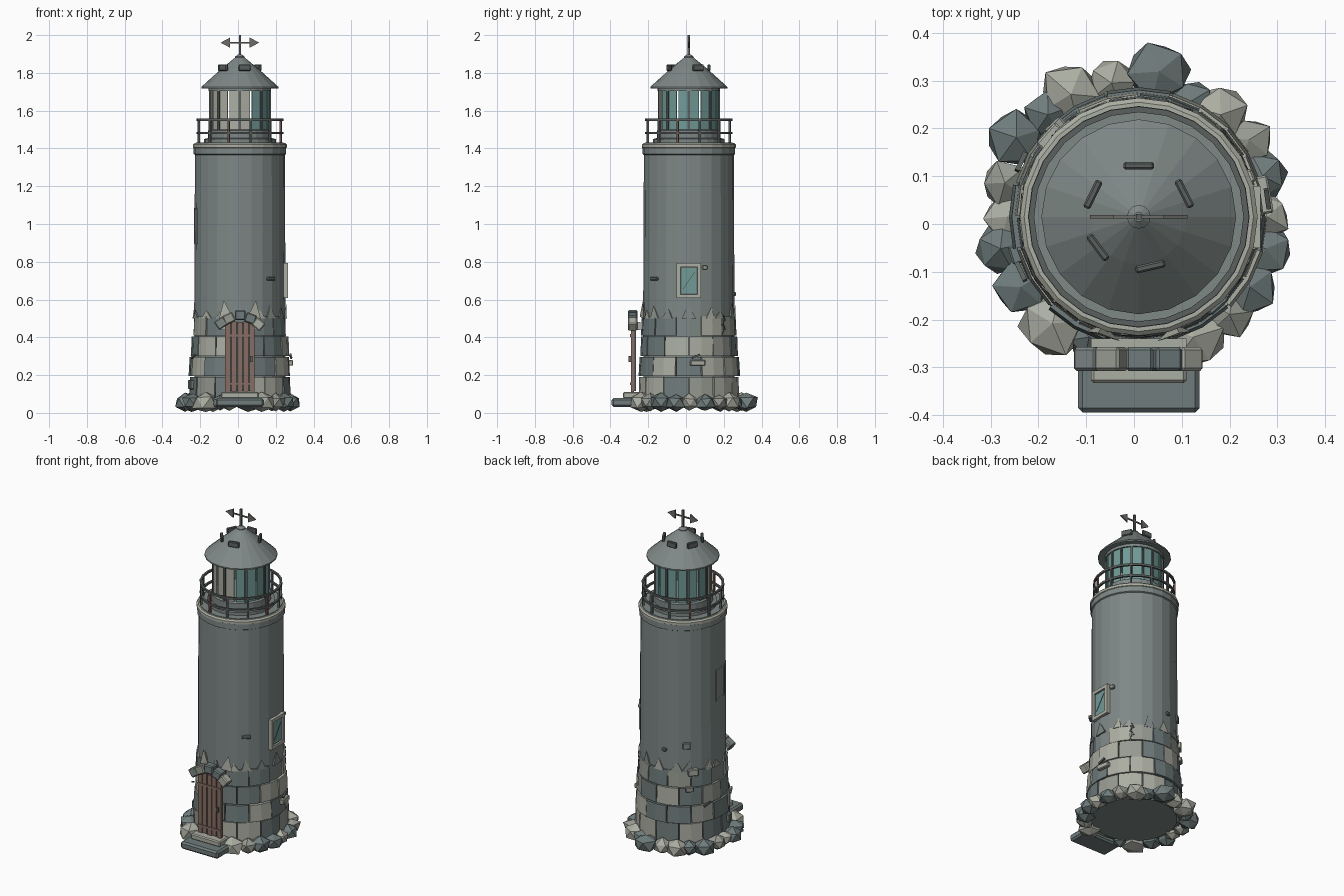
import bpy, bmesh, math, random
from mathutils import Matrix, Vector

if "Cube" in bpy.data.objects:
    bpy.data.objects.remove(bpy.data.objects["Cube"])

random.seed(7)
CX, CY = 0.01, 0.015          # tower axis
rad = math.radians


def mat(name, r, g, b):
    m = bpy.data.materials.new(name)
    m.diffuse_color = (r, g, b, 1)
    m.use_nodes = True
    m.node_tree.nodes["Principled BSDF"].inputs["Base Color"].default_value = m.diffuse_color
    return m


PLASTER = mat("plaster grey", 0.21, 0.247, 0.24)
TAN = mat("pale stone", 0.41, 0.425, 0.365)
MID = mat("mid stone", 0.31, 0.325, 0.285)
SLATE = mat("slate stone", 0.16, 0.2, 0.2)
GLASS = mat("teal glass", 0.165, 0.325, 0.31)
WOOD = mat("brown wood", 0.24, 0.155, 0.125)
IRON = mat("dark iron", 0.105, 0.12, 0.117)
RUST = mat("rust", 0.15, 0.085, 0.068)
METAL = mat("weathered metal", 0.15, 0.145, 0.135)
STONES = {"T": TAN, "M": MID, "S": SLATE}


def make(name, verts, faces, m):
    me = bpy.data.meshes.new(name)
    me.from_pydata([tuple(v) for v in verts], [], faces)
    bm = bmesh.new()
    bm.from_mesh(me)
    bmesh.ops.recalc_face_normals(bm, faces=bm.faces)
    bm.to_mesh(me)
    bm.free()
    me.materials.append(m)
    ob = bpy.data.objects.new(name, me)
    bpy.context.collection.objects.link(ob)
    return ob


def polar(a, r, z):
    return Vector((CX + r * math.cos(rad(a)), CY + r * math.sin(rad(a)), z))


def box(name, loc, size, m, rot=(0, 0, 0), bevel=0):
    x, y, z = (s / 2 for s in size)
    v = [(i * x, j * y, k * z) for i in (-1, 1) for j in (-1, 1) for k in (-1, 1)]
    f = [(0, 1, 3, 2), (4, 6, 7, 5), (0, 4, 5, 1), (2, 3, 7, 6), (0, 2, 6, 4), (1, 5, 7, 3)]
    ob = make(name, v, f, m)
    ob.location = loc
    ob.rotation_euler = [rad(a) for a in rot]
    if bevel:
        b = ob.modifiers.new("bevel", 'BEVEL')
        b.width, b.segments = bevel, 1
    return ob


def wall_box(name, a, r, z, size, m, tilt=0, bevel=0):
    """Box set on the round wall: size = depth, width, height."""
    ob = box(name, polar(a, r, z), size, m, bevel=bevel)
    ob.rotation_euler = (Matrix.Rotation(rad(a), 3, 'Z') @ Matrix.Rotation(rad(tilt), 3, 'X')).to_euler()
    return ob


def lathe(name, prof, n, m, ring=False):
    """Turn (radius, z) points around the axis; ring closes the profile, else ends are capped."""
    v = [polar(360 * i / n, r, z) for r, z in prof for i in range(n)]
    k = len(prof)
    f = [(j * n + i, j * n + (i + 1) % n, (j + 1) % k * n + (i + 1) % n, (j + 1) % k * n + i)
         for j in range(k if ring else k - 1) for i in range(n)]
    if not ring:
        f += [tuple(range(n)), tuple(range((k - 1) * n, k * n))]
    return make(name, v, f, m)


def arc_block(name, a0, a1, r0, r1, r2, z0, z1, m, seg=2):
    """Curved wall block: inner radius r0, outer r1 at the bottom and r2 at the top."""
    v, f = [], []
    for i in range(seg + 1):
        a = a0 + (a1 - a0) * i / seg
        v += [polar(a, r0, z0), polar(a, r1, z0), polar(a, r2, z1), polar(a, r0, z1)]
    for i in range(seg):
        p = 4 * i
        f += [(p + j, p + (j + 1) % 4, p + 4 + (j + 1) % 4, p + 4 + j) for j in range(4)]
    return make(name, v, f + [(0, 1, 2, 3), tuple(range(4 * seg, 4 * seg + 4))], m)


# Tower shaft and gallery
lathe("tower", [(0.24, 0.04), (0.242, 0.5), (0.238, 1.37)], 24, PLASTER)
lathe("gallery_band", [(0.236, 1.365), (0.245, 1.37), (0.245, 1.405), (0.236, 1.405)], 24, PLASTER)
lathe("gallery_edge", [(0.24, 1.40), (0.249, 1.405), (0.249, 1.42), (0.24, 1.428)], 24, TAN)
lathe("gallery_floor", [(0.232, 1.42), (0.232, 1.432)], 24, PLASTER)

# Stone courses, staggered; one letter per stone, dash for a fallen one
COURSES = [(0.05, 0.19, 0.268, 0.264, "TTSMTTSTSSMS"), (0.195, 0.295, 0.268, 0.262, "STSTTSSMSTSS"),
           (0.30, 0.405, 0.259, 0.255, "SSTTMSTSMSTT"), (0.41, 0.51, 0.253, 0.248, "SS-TMSMS-MSS")]
for row, (z0, z1, r1, r2, kinds) in enumerate(COURSES):
    for i, kind in enumerate(kinds):
        if kind != "-":
            a = i * 30 + 15 * (row % 2) - 90
            j = random.uniform(-0.004, 0.004)
            arc_block("base_stone", a + 0.6, a + 29.4, 0.225, r1 + j, r2 + j, z0, z1, STONES[kind])

# Broken plaster teeth above the stones
for i in range(16):
    a = i * 22.5 + random.uniform(-5, 5)
    w, h = random.uniform(5, 9), random.uniform(0.04, 0.09)
    v = [polar(a - w, 0.235, 0.5), polar(a + w, 0.235, 0.5), polar(a + w, 0.251, 0.5),
         polar(a - w, 0.251, 0.5), polar(a + random.uniform(-4, 4), 0.246, 0.5 + h)]
    make("plaster_tooth", v, [(0, 1, 2, 3), (0, 1, 4), (1, 2, 4), (2, 3, 4), (3, 0, 4)],
         (PLASTER, TAN, MID)[i % 3])

# Boulders around the foot: x, y, radius, colour
ROCKS = [(.055, .335, .055, SLATE), (-.05, .31, .048, TAN), (-.14, .285, .056, TAN), (-.19, .24, .042, SLATE),
         (-.26, .19, .05, SLATE), (-.285, .09, .042, MID), (-.28, .015, .042, TAN), (-.295, -.055, .045, SLATE),
         (-.25, -.14, .05, SLATE), (-.18, -.22, .06, TAN), (.13, -.25, .055, TAN), (.21, -.2, .045, MID),
         (.255, -.14, .05, SLATE), (.29, -.055, .045, SLATE), (.293, .015, .042, TAN), (.283, .105, .045, SLATE),
         (.253, .185, .042, MID), (.19, .24, .05, TAN), (.125, .27, .038, SLATE), (-.1, -.25, .04, SLATE)]
for x, y, s, m in ROCKS:
    bm = bmesh.new()
    bmesh.ops.create_icosphere(bm, subdivisions=1, radius=s * 1.25,
                               matrix=Matrix.Rotation(random.uniform(0, 6), 4, 'Z'))
    for v in bm.verts:
        v.co *= random.uniform(0.86, 1.12)
        v.co.z = max(min(v.co.z * 0.85, 0.056), -0.05)
    me = bpy.data.meshes.new("boulder")
    bm.to_mesh(me)
    bm.free()
    me.materials.append(m)
    ob = bpy.data.objects.new("boulder", me)
    ob.location = (CX + (x - CX) * 0.95, CY + (y - CY) * 0.95, 0.055)
    bpy.context.collection.objects.link(ob)

# Steps
box("lower_step", (0.01, -0.325, 0.055), (0.255, 0.14, 0.045), SLATE, bevel=0.01)
box("upper_step", (0.01, -0.288, 0.093), (0.2, 0.09, 0.034), TAN, bevel=0.006)

# Plank door with bands, handle and rough stone arch
box("door_back", (0.01, -0.272, 0.295), (0.15, 0.012, 0.36), IRON)
box("door_head", (0.01, -0.25, 0.46), (0.2, 0.02, 0.04), TAN)
for i in range(5):
    box("door_plank", (-0.054 + 0.032 * i, -0.283, 0.295 + 0.004 * (i % 2)), (0.027, 0.018, 0.37), WOOD)
for z in (0.155, 0.41):
    box("door_band", (0.01, -0.293, z), (0.155, 0.006, 0.014), WOOD)
box("door_handle", (0.07, -0.298, 0.285), (0.012, 0.014, 0.03), IRON)
for x, z, t, m in [(-.09, .475, -35, PLASTER), (-.048, .5, -25, MID), (.012, .518, 0, SLATE),
                   (.066, .5, 20, SLATE), (.108, .47, 40, TAN)]:
    box("arch_stone", (x, -0.283, z), (0.058, 0.05, 0.052), m, (0, t, 0), 0.006)
for s in (-1, 1):
    make("arch_shard", [(0.01 + s * 0.04, -0.245, 0.51), (0.01 + s * 0.11, -0.225, 0.5),
                        (0.01 + s * 0.075, -0.21, 0.5), (0.01 + s * 0.085, -0.228, 0.595)],
         [(0, 1, 2), (0, 1, 3), (1, 2, 3), (2, 0, 3)], TAN)


def window(name, a, r, z, w, h, t, d, back, frame):
    wall_box(name + "_back", a, r - 0.005, z, (d * 0.5, w - t, h - t), back)
    for s in (-1, 1):
        side = wall_box(name + "_jamb", a, r, z, (d, t, h), frame)
        side.location += Vector((-math.sin(rad(a)), math.cos(rad(a)), 0)) * s * (w - t) / 2
        wall_box(name + "_rail", a, r, z + s * (h - t) / 2, (d, w, t), frame)


# Glazed window on the right, blind window on the left
window("window", 0, 0.243, 0.70, 0.13, 0.185, 0.02, 0.024, IRON, TAN)
wall_box("window_glass", 0, 0.243, 0.70, (0.012, 0.08, 0.135), GLASS)
wall_box("window_crack", 0, 0.249, 0.70, (0.004, 0.004, 0.11), IRON, tilt=-35)
window("blind_window", 187, 0.232, 0.99, 0.10, 0.19, 0.01, 0.014, PLASTER, PLASTER)

# Loose stones and marks on the wall: angle, radius, z, width, height, colour
for a, r, z, w, h, m in [(-48, .243, .71, .05, .018, SLATE), (20, .243, .77, .028, .022, TAN),
                         (10, .267, .265, .08, .03, TAN), (130, .237, .66, .045, .04, PLASTER),
                         (100, .24, .63, .025, .02, SLATE), (138, .25, .5, .06, .04, TAN),
                         (133, .255, .4, .045, .03, MID), (197, .268, .15, .04, .05, SLATE)]:
    wall_box("loose_stone", a, r, z, (0.026, w, h), m, bevel=0.004)
for i in range(4):
    wall_box("wall_crack", 46 + 2 * (i % 2), 0.252, 0.43 + 0.024 * i, (0.006, 0.006, 0.032), IRON,
             tilt=28 if i % 2 else -28)
for a in (155, 205, 8):
    wall_box("wall_iron", a, 0.272, 0.30, (0.01, 0.045, 0.01), IRON, tilt=25)

# Gallery railing
for z in (1.482, 1.552):
    lathe("rail", [(0.219, z - 0.006), (0.231, z - 0.006), (0.231, z + 0.006), (0.219, z + 0.006)], 24, IRON, True)
for i in range(12):
    wall_box("rail_post", 30 * i - 75, 0.225, 1.488, (0.011, 0.011, 0.13), RUST if i in (2, 7, 11) else IRON)

# Lantern room
lathe("lantern_curb", [(0.19, 1.42), (0.19, 1.45), (0.168, 1.455), (0.168, 1.495), (0.16, 1.5)], 24, PLASTER)
lathe("lantern_head", [(0.145, 1.705), (0.165, 1.705), (0.165, 1.73), (0.145, 1.73)], 24, PLASTER)
for i in range(16):
    a = 11.25 + 22.5 * i
    boarded = 180 < a < 292
    wall_box("lantern_board" if boarded else "lantern_pane", a, 0.152, 1.605, (0.006, 0.05, 0.21),
             TAN if boarded else GLASS)
    if i % 2 == 0:
        wall_box("lantern_mullion", 22.5 * i, 0.157, 1.605, (0.014, 0.014, 0.215), IRON)

# Roof, vents and wind arrow
lathe("roof", [(0.16, 1.722), (0.204, 1.718), (0.204, 1.726), (0.10, 1.82), (0.024, 1.882)], 20, PLASTER)
lathe("roof_cap", [(0.025, 1.876), (0.025, 1.886), (0.01, 1.898)], 12, PLASTER)
for a in (90, 27, -77, 217, 154):
    wall_box("roof_vent", a, 0.107, 1.828, (0.016, 0.064, 0.034), IRON, bevel=0.004)
box("arrow_pole", (CX, CY, 1.945), (0.012, 0.012, 0.11), IRON)
box("arrow_bar", (CX, CY, 1.96), (0.15, 0.006, 0.008), METAL)
for s in (-1, 1):
    make("arrow_head", [(CX + s * x, CY + y, 1.96 + z) for y in (-0.004, 0.004)
                        for x, z in ((0.102, 0), (0.052, 0.027), (0.052, -0.027))],
         [(0, 1, 2), (3, 4, 5), (0, 1, 4, 3), (1, 2, 5, 4), (2, 0, 3, 5)], METAL)
